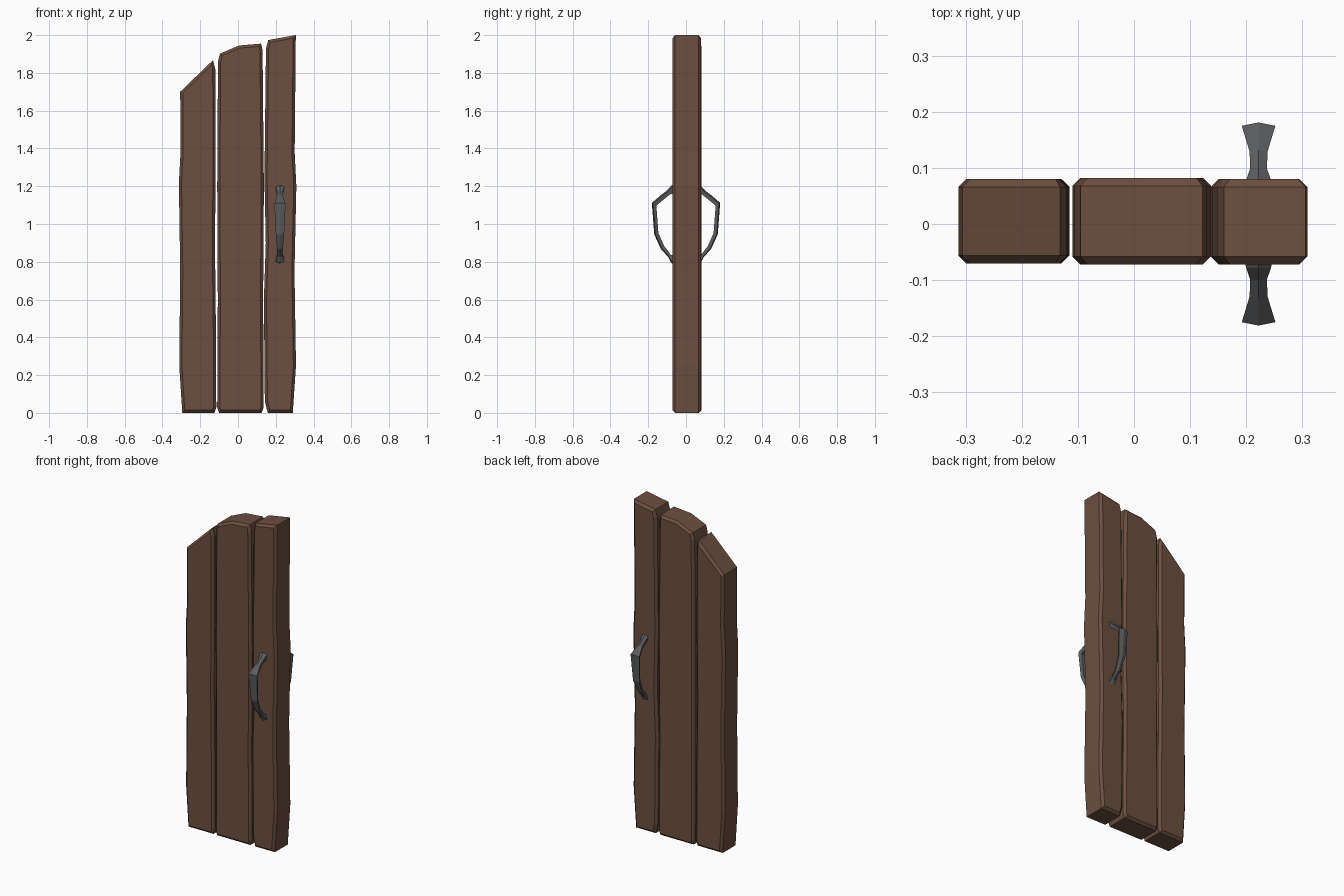
import bpy, bmesh
from mathutils import Vector

if "Cube" in bpy.data.objects:
    bpy.data.objects.remove(bpy.data.objects["Cube"])


def material(name, rgb):
    m = bpy.data.materials.new(name)
    m.diffuse_color = (*rgb, 1)
    m.use_nodes = True
    m.node_tree.nodes["Principled BSDF"].inputs["Base Color"].default_value = m.diffuse_color
    return m


wood = material("brown wood", (0.15, 0.078, 0.050))
iron = material("dark iron", (0.105, 0.108, 0.112))


def finish(name, bm, mat):
    bmesh.ops.recalc_face_normals(bm, faces=bm.faces[:])
    me = bpy.data.meshes.new(name)
    bm.to_mesh(me)
    bm.free()
    me.materials.append(mat)
    ob = bpy.data.objects.new(name, me)
    bpy.context.collection.objects.link(ob)
    return ob


# Plank: wavy front outline, extruded through the thickness, rims chamfered
def plank(name, outline, y0, y1, chamfer=0.014):
    bm = bmesh.new()
    front = bm.faces.new([bm.verts.new((x, y0, z)) for x, z in outline])
    back = bm.faces.new([bm.verts.new((x, y1, z)) for x, z in outline])
    rims = list(front.edges) + list(back.edges)
    n = len(outline)
    f, b = list(front.verts), list(back.verts)
    for i in range(n):
        j = (i + 1) % n
        bm.faces.new((f[i], f[j], b[j], b[i]))
    bmesh.ops.recalc_face_normals(bm, faces=bm.faces[:])
    bmesh.ops.bevel(bm, geom=rims, offset=chamfer, segments=1,
                    profile=0.5, affect='EDGES', clamp_overlap=False)
    return finish(name, bm, wood)


plank("left_plank", [
    (-0.295, 0.0), (-0.125, 0.0), (-0.115, 0.03), (-0.117, 0.45),
    (-0.122, 0.9), (-0.118, 1.3), (-0.120, 1.82), (-0.132, 1.868),
    (-0.306, 1.70), (-0.304, 1.38), (-0.313, 1.22), (-0.306, 0.75),
    (-0.311, 0.25)], -0.070, 0.080)

plank("middle_plank", [
    (-0.100, 0.0), (0.125, 0.0), (0.136, 0.03), (0.133, 0.6),
    (0.137, 1.2), (0.130, 1.92), (0.122, 1.955), (0.005, 1.945),
    (-0.095, 1.902), (-0.106, 1.86), (-0.110, 1.2), (-0.107, 0.6),
    (-0.110, 0.03)], -0.072, 0.082)

plank("right_plank", [
    (0.158, 0.0), (0.290, 0.0), (0.307, 0.25), (0.299, 0.75),
    (0.309, 1.20), (0.300, 1.38), (0.306, 2.0), (0.160, 1.974),
    (0.148, 1.93), (0.140, 1.25), (0.147, 0.9), (0.137, 0.6),
    (0.142, 0.06)], -0.072, 0.080)

# Handle: ridged five-sided bar; outer (y,z), inner (y,z), half width
RINGS = [
    ((0.060, 1.215), (0.060, 1.160), 0.026),
    ((0.078, 1.203), (0.080, 1.160), 0.022),
    ((0.100, 1.178), (0.095, 1.148), 0.015),
    ((0.132, 1.154), (0.120, 1.128), 0.016),
    ((0.181, 1.112), (0.157, 1.097), 0.030),
    ((0.168, 0.945), (0.146, 0.952), 0.022),
    ((0.133, 0.868), (0.116, 0.884), 0.016),
    ((0.095, 0.826), (0.090, 0.850), 0.014),
    ((0.078, 0.795), (0.080, 0.835), 0.022),
    ((0.060, 0.785), (0.060, 0.835), 0.026),
]


def handle(name, side, cx=0.222):
    bm = bmesh.new()
    loops = []
    for o, i, w in RINGS:
        outer = Vector((0, side * o[0], o[1]))
        inner = Vector((0, side * i[0], i[1]))
        shoulder = outer.lerp(inner, 0.25)
        pts = [(outer, 0), (shoulder, w), (inner, w * 0.7),
               (inner, -w * 0.7), (shoulder, -w)]
        loops.append([bm.verts.new((cx + dx, p.y, p.z)) for p, dx in pts])
    for a, b in zip(loops, loops[1:]):
        for k in range(5):
            m = (k + 1) % 5
            bm.faces.new((a[k], a[m], b[m], b[k]))
    bm.faces.new(loops[0])
    bm.faces.new(loops[-1])
    return finish(name, bm, iron)


handle("front_handle", -1)
handle("back_handle", 1)
